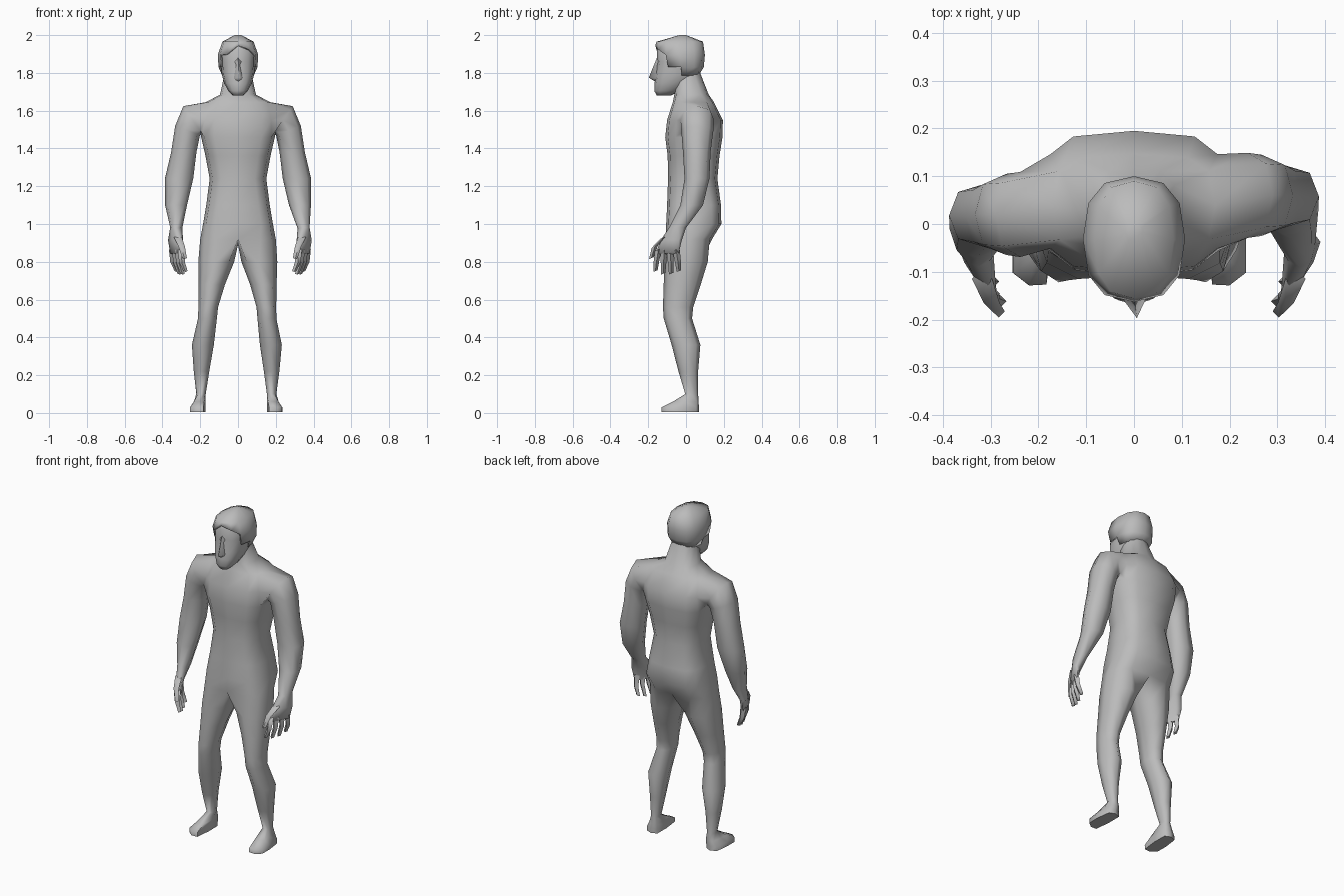
import bpy, bmesh
from math import sin, cos, pi, radians, copysign

if "Cube" in bpy.data.objects:
    bpy.data.objects.remove(bpy.data.objects["Cube"])

GREY = (0.5, 0.5, 0.5, 1)
mat = bpy.data.materials.new("plain grey")
mat.use_nodes = True
mat.diffuse_color = GREY
mat.node_tree.nodes["Principled BSDF"].inputs["Base Color"].default_value = GREY


def soft(v, p):
    """Squares off a circle when p is below 1."""
    return copysign(abs(v) ** p, v)


def ring(bm, z, rx, front, back, p=0.8, n=12):
    """Level body ring, starting at the front middle."""
    cy, ry = (front + back) / 2, (back - front) / 2
    return [bm.verts.new((rx * soft(sin(2 * pi * k / n), p),
                          cy - ry * soft(cos(2 * pi * k / n), p), z)) for k in range(n)]


def bridge(bm, a, b, skip=()):
    n = len(a)
    for k in range(n):
        if k not in skip:
            bm.faces.new((a[k], a[(k + 1) % n], b[(k + 1) % n], b[k]))


def chain(bm, rings):
    for a, b in zip(rings, rings[1:]):
        bridge(bm, a, b)
    bm.faces.new(rings[-1])


def finish(bm, name, angle=75):
    bmesh.ops.delete(bm, geom=[v for v in bm.verts if not v.link_faces], context="VERTS")
    bmesh.ops.recalc_face_normals(bm, faces=bm.faces)
    me = bpy.data.meshes.new(name)
    bm.to_mesh(me)
    bm.free()
    me.materials.append(mat)
    ob = bpy.data.objects.new(name, me)
    bpy.context.collection.objects.link(ob)
    for o in bpy.context.selected_objects:
        o.select_set(False)
    bpy.context.view_layer.objects.active = ob
    ob.select_set(True)
    bpy.ops.object.shade_smooth_by_angle(angle=radians(angle))
    return ob


# Torso rings: height, half width, front, back, squareness
TORSO = [(0.92, 0.2, -0.107, 0.138, 0.75), (1.0, 0.185, -0.105, 0.187, 0.6),
         (1.1, 0.168, -0.1, 0.185, 0.65), (1.24, 0.15, -0.095, 0.166, 0.75),
         (1.36, 0.172, -0.097, 0.177, 0.7), (1.46, 0.195, -0.11, 0.193, 0.65),
         (1.55, 0.19, -0.1, 0.195, 0.58), (1.645, 0.17, -0.07, 0.148, 0.6),
         (1.685, 0.095, -0.062, 0.12, 0.8), (1.8, 0.07, -0.07, 0.075, 0.9)]
ARMPIT = 5
# Arm rings: centre, tilt, thickness across, depth
ARM = [(0.238, 0.06, 1.55, 35, 0.09, 0.089), (0.267, 0.06, 1.495, 70, 0.07, 0.085),
       (0.287, 0.057, 1.38, 90, 0.067, 0.073), (0.312, 0.058, 1.24, 90, 0.075, 0.066),
       (0.328, 0.03, 1.1, 90, 0.058, 0.06), (0.347, -0.045, 0.98, 85, 0.032, 0.045),
       (0.35, -0.08, 0.91, 80, 0.026, 0.057), (0.343, -0.1, 0.84, 75, 0.019, 0.06)]
# Leg rings: centre, half width, half depth
LEG = [(0.113, 0, 0.8, 0.095, 0.115), (0.134, -0.02, 0.68, 0.07, 0.098),
       (0.15, -0.042, 0.56, 0.052, 0.08), (0.153, -0.043, 0.5, 0.05, 0.075),
       (0.174, 0, 0.36, 0.058, 0.076), (0.178, 0.012, 0.22, 0.041, 0.052),
       (0.178, 0.03, 0.1, 0.025, 0.034), (0.182, -0.002, 0.06, 0.031, 0.069),
       (0.19, -0.032, 0.03, 0.041, 0.1), (0.19, -0.032, 0.004, 0.041, 0.1)]
HAND_YAW = 0.5

bm = bmesh.new()
body = [ring(bm, *t) for t in TORSO]
for i, (a, b) in enumerate(zip(body, body[1:])):
    bridge(bm, a, b, (2, 3, 8, 9) if i in (ARMPIT, ARMPIT + 1) else ())
crotch = bm.verts.new((0, 0.01, 0.89))

for s in (1, -1):
    def col(k):
        return k if s > 0 else (12 - k) % 12

    # Arm grows out of the opening in the side of the torso
    lo, mid, hi = body[ARMPIT:ARMPIT + 3]
    rings = [[lo[col(2)], mid[col(2)], hi[col(2)], hi[col(3)],
              hi[col(4)], mid[col(4)], lo[col(4)], lo[col(3)]]]
    for x, y, z, tilt, r, depth in ARM:
        t = radians(tilt)
        yaw = HAND_YAW if z < 0.95 else 0
        # The right arm hangs further forward, its hand closer in
        if s < 0:
            x -= 0.02 if z < 1 else 0
            y -= 0.04 if z > 1 else 0
        loop = []
        for j in range(8):
            a = radians(45 * (j - 1))
            dy = -depth * soft(cos(a), 0.85)
            up = r * soft(sin(a), 0.85)
            loop.append(bm.verts.new((s * (x + yaw * dy + up * sin(t)), y + dy,
                                      z + up * cos(t))))
        rings.append(loop)
    chain(bm, rings)

    # Leg takes half of the lowest ring plus the crotch point
    rings = [[body[0][col(k)] for k in range(7)] + [crotch]]
    for x, y, z, rx, ry in LEG:
        x += 0.02 * (1 - z / 0.9) if s < 0 else 0
        foot = z < 0.08
        p = 0.45 if foot else 1
        loop = []
        for j in range(8):
            a = radians(45 * (j - 3))
            dx, py = rx * soft(cos(a), p), y + ry * soft(sin(a), p)
            if foot:
                # Toes splay out and slant back to the little toe
                dx -= 0.06 * (py - 0.03)
                py += 0.35 * dx if j < 3 else 0
            loop.append(bm.verts.new((s * (x + dx), py, z)))
        rings.append(loop)
    chain(bm, rings)
finish(bm, "body")


# Fingers and thumbs as tapered square rods
def digit(bm, points, radius):
    rings = []
    for i, (x, y, z) in enumerate(points):
        r = radius * (1 - 0.2 * i)
        rings.append([bm.verts.new((x + r * u, y + r * v, z + r * w))
                      for u, v, w in ((1, 0, 0), (0, 1, 0.4), (-1, 0, 0), (0, -1, -0.4))])
    bm.faces.new(rings[0])
    chain(bm, rings)


for s, side in ((1, "left"), (-1, "right")):
    bm = bmesh.new()
    off = 0 if s > 0 else 0.02
    for i in range(4):
        y = -0.146 + 0.031 * i
        x = 0.343 - off + HAND_YAW * (y + 0.1)
        fan = 0.007 * (1.5 - i)
        tip = 0.73 + 0.014 * abs(i - 1.5)
        digit(bm, [(s * x, y, 0.865), (s * (x - 0.003), y - fan, 0.8),
                   (s * (x - 0.022), y - 1.5 * fan, tip)], 0.019)
    digit(bm, [(s * (0.338 - off), -0.115, 0.93), (s * (0.318 - off), -0.165, 0.88),
               (s * (0.303 - off), -0.183, 0.82)], 0.021)
    finish(bm, side + "_fingers")

# Head: jaw, face and skull
bm = bmesh.new()
HEAD = [(1.68, 0.028, -0.155, -0.08), (1.705, 0.052, -0.168, -0.03), (1.745, 0.073, -0.166, 0.03),
        (1.79, 0.085, -0.162, 0.065), (1.86, 0.092, -0.152, 0.085), (1.92, 0.092, -0.154, 0.085),
        (1.965, 0.07, -0.13, 0.07)]
skull = [ring(bm, *h) for h in HEAD]
bm.faces.new(skull[0])
chain(bm, skull)
finish(bm, "head")

# Nose wedge
bm = bmesh.new()
bridge_top, tip, base = [bm.verts.new(c) for c in
                         ((0, -0.152, 1.885), (0.006, -0.197, 1.775), (0, -0.16, 1.752))]
for s in (1, -1):
    wing = bm.verts.new((0.027 * s, -0.152, 1.77))
    brow = bm.verts.new((0.02 * s, -0.146, 1.87))
    bm.faces.new((bridge_top, tip, wing, brow))
    bm.faces.new((tip, base, wing))
finish(bm, "nose")

# Hair: open over the face, with a parted fringe
bm = bmesh.new()
HAIR = [(1.785, 0.083, -0.11, 0.066), (1.83, 0.103, -0.145, 0.094), (1.895, 0.107, -0.163, 0.1),
        (1.965, 0.083, -0.156, 0.09), (2.0, 0.018, -0.035, 0.0)]
cap = [ring(bm, *h) for h in HAIR]
for i, (a, b) in enumerate(zip(cap, cap[1:])):
    bridge(bm, a, b, ((0, 1, 2, 9, 10, 11), (0, 1, 10, 11))[i] if i < 2 else ())
bm.faces.new(cap[-1])
# Lift the fringe to one side of the parting
for k, lift in ((0, 0.05), (1, 0.03), (11, 0.005)):
    cap[2][k].co.z += lift
hair = finish(bm, "hair")
thick = hair.modifiers.new("thickness", "SOLIDIFY")
thick.thickness = 0.012
